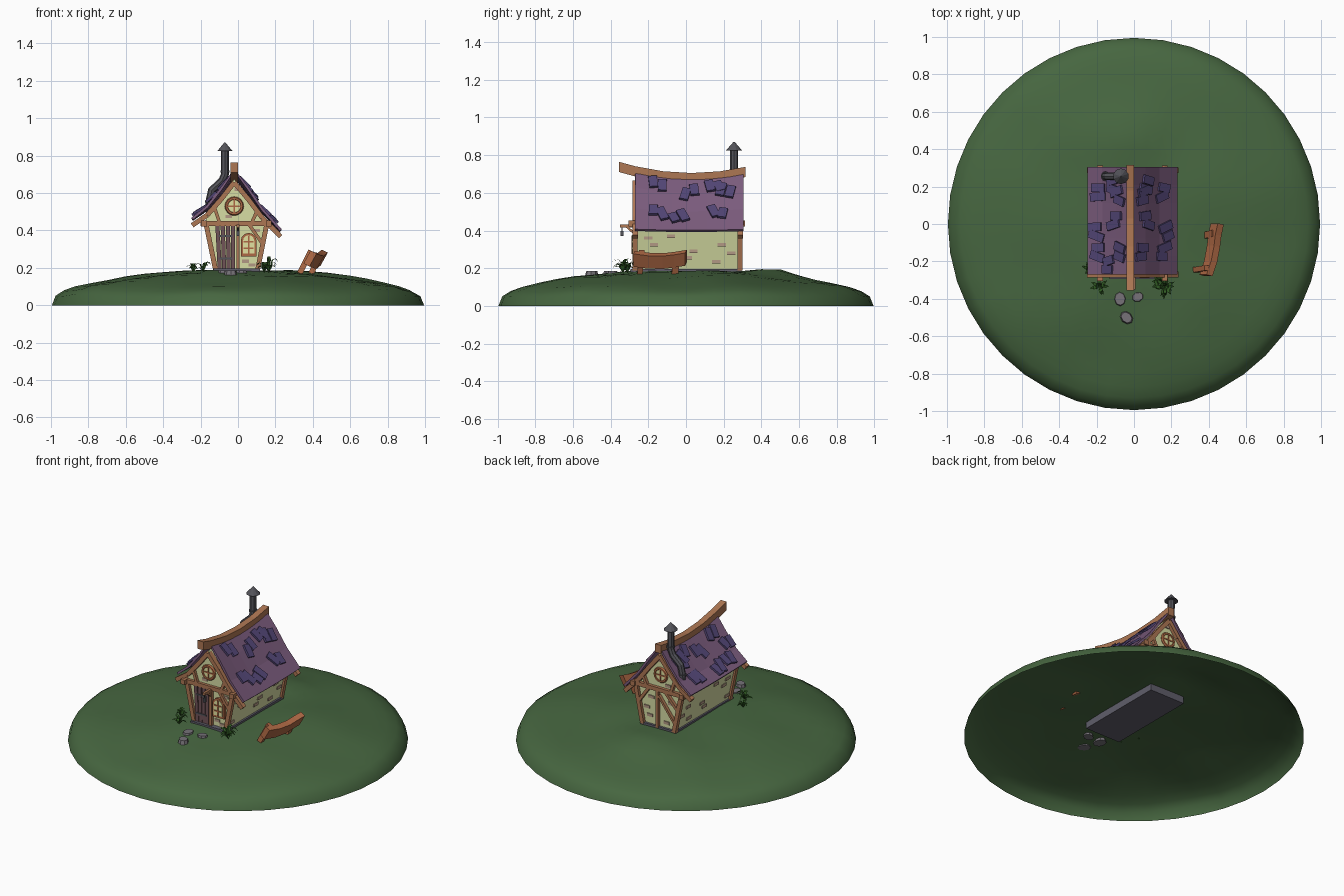
import bpy, bmesh, math, random
from mathutils import Vector as V, Matrix, noise

if "Cube" in bpy.data.objects:
    bpy.data.objects.remove(bpy.data.objects["Cube"])

random.seed(4)


def mat(name, r, g, b):
    m = bpy.data.materials.new(name)
    m.diffuse_color = [(c / 255) ** 2.2 for c in (r, g, b)] + [1]
    m.use_nodes = True
    m.node_tree.nodes["Principled BSDF"].inputs["Base Color"].default_value = m.diffuse_color
    return m


GRASS = mat("grass", 72, 102, 66)
WOOD = mat("wood", 172, 118, 84)
RAIL = mat("rail_wood", 172, 104, 70)
WALL = mat("plaster", 214, 220, 162)
ROOF = mat("roof", 122, 92, 124)
TILE = mat("tile", 84, 72, 118)
DOOR = mat("door", 112, 84, 88)
GLASS = mat("glass", 226, 226, 160)
BRICK = mat("brick", 176, 150, 130)
LEAF = mat("leaf", 52, 92, 40)
STONE = mat("stone", 118, 114, 120)
IRON = mat("iron", 84, 84, 90)
BASE = mat("base", 96, 94, 106)


def finish(name, bm, m, smooth=False):
    bmesh.ops.recalc_face_normals(bm, faces=bm.faces)
    me = bpy.data.meshes.new(name)
    bm.to_mesh(me)
    bm.free()
    me.materials.append(m)
    for p in me.polygons:
        p.use_smooth = smooth
    ob = bpy.data.objects.new(name, me)
    bpy.context.collection.objects.link(ob)
    return ob


def beam(bm, a, b, w, d, f=(0, 1, 0)):
    """Box from a to b; d is its depth along f, w the other width."""
    a, b = V(a), V(b)
    z = (b - a).normalized()
    x = V(f).cross(z).normalized()
    y = z.cross(x)
    M = Matrix((x, y, z)).transposed().to_4x4()
    M.translation = (a + b) / 2
    bmesh.ops.create_cube(bm, size=1, matrix=M @ Matrix.Diagonal((w, d, (b - a).length, 1)))


def sweep(bm, pts, u, v):
    """Rectangular bar along a list of points, half sizes u and v."""
    u, v = V(u), V(v)
    rings = [[bm.verts.new(V(p) + s * u + t * v) for s, t in ((1, 1), (-1, 1), (-1, -1), (1, -1))] for p in pts]
    for r, q in zip(rings, rings[1:]):
        for i in range(4):
            bm.faces.new((r[i], r[i - 1], q[i - 1], q[i]))
    bm.faces.new(rings[0])
    bm.faces.new(rings[-1])


def prism(bm, pts, y0, y1):
    """Extrude an x-z outline along y."""
    f = bm.faces.new([bm.verts.new((x, y0, z)) for x, z in pts])
    g = bmesh.ops.extrude_face_region(bm, geom=[f])["geom"]
    bmesh.ops.translate(bm, vec=(0, y1 - y0, 0), verts=[e for e in g if isinstance(e, bmesh.types.BMVert)])


def lerp(pts, t):
    i = min(int(t * (len(pts) - 1)), len(pts) - 2)
    return V(pts[i]).lerp(V(pts[i + 1]), t * (len(pts) - 1) - i)


# grassy mound: open shell of rings
RINGS = [(.1, .185), (.2, .186), (.3, .184), (.4, .176), (.5, .165), (.6, .152), (.7, .135),
         (.79, .118), (.87, .10), (.93, .078), (.975, .05), (.995, 0)]
bm = bmesh.new()
N = 40
prev, centre = None, bm.verts.new((0, 0, .185))
for r, z in RINGS:
    ring = []
    for i in range(N):
        a = 2 * math.pi * i / N
        x, y = r * math.cos(a), r * math.sin(a)
        h = z
        if z:
            h += .018 * noise.noise((x * 3, y * 3, 2)) * min(1, r * 2)
            h += .022 * math.exp(-((x + .02) ** 2 / .04 + (y - .47) ** 2 / .012))
        ring.append(bm.verts.new((x, y, h)))
    for i in range(N):
        if prev:
            bm.faces.new((prev[i - 1], ring[i - 1], ring[i], prev[i]))
        else:
            bm.faces.new((centre, ring[i - 1], ring[i]))
    prev = ring
finish("ground_mound", bm, GRASS, True)

# foundation and plaster walls
bm = bmesh.new()
beam(bm, (-.007, 0, .14), (-.007, 0, .197), .25, .59)
finish("foundation", bm, BASE)
bm = bmesh.new()
prism(bm, [(-.12, .19), (.105, .19), (.157, .44), (.12, .485), (.05, .58), (-.02, .675), (-.085, .58),
           (-.16, .49), (-.175, .45)], -.265, .28)
finish("walls", bm, WALL)

# timber frames on both gables
LEFT = [(-.02, .675), (-.09, .585), (-.165, .50), (-.245, .445)]
RIGHT = [(-.02, .675), (.055, .585), (.13, .485), (.228, .385)]
bm = bmesh.new()
for y, s in ((-.27, -1), (.287, 1)):
    bars = [(-.12, .19, -.172, .44, .026), (.105, .19, .155, .44, .026), (-.2, .437, .175, .437, .026),
            (0, .19, 0, .43, .018), (.012, .435, .012, .44, .02),
            (.13, .33, .06, .43, .018), (-.1, .445, -.125, .52, .018), (.075, .445, .1, .5, .018)]
    if s > 0:
        bars += [(-.15, .33, -.06, .43, .018), (-.13, .24, -.01, .40, .014)]
    for x0, z0, x1, z1, w in bars:
        beam(bm, (x0, y, z0), (x1, y, z1), w, .026)
    for prof in (LEFT, RIGHT):
        for p, q in zip(prof, prof[1:]):
            beam(bm, (p[0], y, p[1] - .018), (q[0], y, q[1] - .018), .026, .03)
for x in (-.182, .165):
    beam(bm, (x, -.305, .437), (x, .312, .437), .03, .03, (0, 0, 1))
beam(bm, (.0, -.35, .425), (.0, -.27, .425), .016, .016, (0, 0, 1))
beam(bm, (.0, -.32, .425), (.0, -.275, .385), .012, .012, (1, 0, 0))
finish("timber_frame", bm, WOOD)

# hanging lantern
bm = bmesh.new()
beam(bm, (0, -.34, .395), (0, -.34, .42), .004, .004)
beam(bm, (0, -.34, .37), (0, -.34, .397), .016, .016)
finish("lantern", bm, IRON)


# sagging roof
def sag(y):
    return .4 * (y - .03) ** 2


def roof_pt(prof, t, y):
    p = lerp(prof, t)
    return V((p[0], y, p[1] + .012 + sag(y) * (1 - .85 * t)))


bm = bmesh.new()
YS = [-.27 + .575 * i / 6 for i in range(7)]
for prof in (LEFT, RIGHT):
    grid = [[bm.verts.new(roof_pt(prof, t / 3, y)) for t in range(4)] for y in YS]
    for a, b in zip(grid, grid[1:]):
        for i in range(3):
            bm.faces.new((a[i], a[i + 1], b[i + 1], b[i]))
bmesh.ops.remove_doubles(bm, verts=bm.verts, dist=1e-5)
ob = finish("roof", bm, ROOF)
mod = ob.modifiers.new("thickness", "SOLIDIFY")
mod.thickness, mod.offset = .014, 0

# loose tiles in small clusters
bm = bmesh.new()
for prof, sx in ((LEFT, -1), (RIGHT, 1)):
    for y, t in ((-.15, .24), (.02, .33), (.15, .25), (.21, .36), (-.15, .72), (-.04, .78), (.17, .70), (-.22, .5)):
        if (y, t) == (-.22, .5) and sx > 0:
            continue
        for k in (-1, 1):
            yy = y + k * .024
            tt = t + random.uniform(-.05, .05)
            d = (roof_pt(prof, tt + .05, yy) - roof_pt(prof, tt - .05, yy)).normalized()
            n = V((0, 1, 0)).cross(d) * sx
            n = n if n.z > 0 else -n
            d = Matrix.Rotation(random.uniform(-.4, .4), 3, n) @ d
            c = roof_pt(prof, tt, yy) + n * .013
            h = random.uniform(.035, .048)
            beam(bm, c - d * h, c + d * h + n * .008, .046, .013, n)
finish("roof_tiles", bm, TILE)

# ridge beam
bm = bmesh.new()
sweep(bm, [(-.02, y, .678 + sag(y)) for y in (-.355, -.27, -.12, .03, .18, .315)], (.021, 0, 0), (0, 0, .027))
finish("ridge_beam", bm, WOOD)

# plank door with straps
bm = bmesh.new()
for i in range(4):
    x = -.098 + i * .024
    beam(bm, (x, -.27, .197), (x - .006 * (3 - i) / 1.5, -.27, .425), .022, .014)
finish("door_planks", bm, DOOR)
bm = bmesh.new()
for z in (.25, .37):
    beam(bm, (-.105, -.278, z), (-.03, -.278, z), .01, .006)
beam(bm, (-.022, -.27, .197), (-.022, -.27, .425), .012, .012)
finish("door_iron", bm, IRON)


# arched front window
def arch(x, w, z0, z1):
    return [(x - w, z0), (x + w, z0)] + [(x + w * math.cos(a * math.pi / 6), z1 + w * math.sin(a * math.pi / 6)) for a in range(7)]


bm = bmesh.new()
prism(bm, arch(.057, .042, .262, .345), -.283, -.26)
finish("window_frame", bm, RAIL)
bm = bmesh.new()
prism(bm, arch(.057, .03, .276, .345), -.286, -.27)
finish("window_glass", bm, GLASS)

# window bars, front and both round windows
bars = bmesh.new()
beam(bars, (.057, -.287, .275), (.057, -.287, .374), .008, .006)
for z in (.305, .34):
    beam(bars, (.03, -.287, z), (.084, -.287, z), .008, .006)
for label, y in (("front", -.27), ("back", .285)):
    bpy.ops.mesh.primitive_torus_add(location=(-.02, y, .53), rotation=(math.pi / 2, 0, 0), major_radius=.041,
                                     minor_radius=.01, major_segments=16, minor_segments=6)
    o = bpy.context.object
    o.name = label + "_round_frame"
    o.data.materials.append(RAIL)
    bpy.ops.mesh.primitive_cylinder_add(vertices=16, radius=.04, depth=.01, location=(-.02, y, .53), rotation=(math.pi / 2, 0, 0))
    o = bpy.context.object
    o.name = label + "_round_glass"
    o.data.materials.append(GLASS)
    yb = y + (-.006 if y < 0 else .006)
    beam(bars, (-.02, yb, .492), (-.02, yb, .568), .008, .006)
    beam(bars, (-.058, yb, .53), (.018, yb, .53), .008, .006)
finish("window_bars", bars, RAIL)

# exposed bricks
bm = bmesh.new()
for s in (-1, 1):
    for y, z in ((-.2, .36), (-.17, .325), (-.23, .23), (.01, .255), (.16, .235), (.19, .325), (.04, .29), (.24, .28), (-.08, .37)):
        x = (.105 + (z - .19) * .208) if s > 0 else (-.12 - (z - .19) * .212)
        beam(bm, (x, y - .022, z), (x, y + .022, z), .018, .012, (s, 0, .0))
for x, z in ((.04, .235), (.075, .215), (-.05, .475), (.0, .62), (.1, .40)):
    beam(bm, (x - .018, -.266, z), (x + .018, -.266, z), .017, .01)
for x, z in ((.06, .25), (.08, .3), (-.06, .23), (-.09, .36), (.05, .37), (-.07, .47), (-.01, .62)):
    beam(bm, (x - .02, .281, z), (x + .02, .281, z), .018, .01)
finish("bricks", bm, BRICK)

# bent stove pipe with rings and cap
cu = bpy.data.curves.new("stove_pipe", "CURVE")
cu.dimensions = "3D"
cu.bevel_depth, cu.bevel_resolution, cu.use_fill_caps = .021, 2, True
path = [(-.15, .255, .47), (-.152, .255, .56), (-.14, .255, .615), (-.085, .255, .665), (-.07, .255, .70), (-.07, .255, .83)]
sp = cu.splines.new("POLY")
sp.points.add(len(path) - 1)
for p, c in zip(sp.points, path):
    p.co = (*c, 1)
tmp = bpy.data.objects.new("pipe_curve", cu)
bm = bmesh.new()
bm.from_mesh(tmp.to_mesh())
bpy.data.objects.remove(tmp)
for x, z, r0, r1, h in ((-.07, .848, .042, .003, .045), (-.07, .715, .025, .025, .012), (-.152, .555, .026, .026, .012)):
    bmesh.ops.create_cone(bm, cap_ends=True, segments=10, radius1=r0, radius2=r1, depth=h, matrix=Matrix.Translation((x, .255, z)))
finish("stove_pipe", bm, IRON)

# leaning rail on short posts
bm = bmesh.new()
sweep(bm, [(.385, -.275, .25), (.41, -.2, .24), (.425, -.12, .238), (.432, -.06, .245), (.445, .0, .255)],
      (.016, -.004, -.008), (.019, 0, .034))
beam(bm, (.33, -.245, .17), (.39, -.235, .29), .03, .028)
beam(bm, (.39, -.06, .165), (.43, -.05, .26), .03, .035)
finish("leaning_rail", bm, RAIL)

# stepping stones
bm = bmesh.new()
for x, y, r in ((-.075, -.40, .043), (.02, -.39, .036), (-.04, -.5, .04)):
    M = Matrix.Translation((x, y, .172)) @ Matrix.Rotation(x * 20, 4, "Z") @ Matrix.Diagonal((1, .8, 1, 1))
    bmesh.ops.create_cone(bm, cap_ends=True, segments=8, radius1=r, radius2=r * .8, depth=.026, matrix=M)
finish("stepping_stones", bm, STONE)

# leafy tufts beside the front corners
bm = bmesh.new()
for cx, cy, r, n in ((.165, -.335, .065, 16), (.14, -.31, .045, 9), (-.185, -.335, .05, 11), (-.24, -.24, .04, 9)):
    for i in range(n):
        a = 2.4 * i + random.random()
        l = r * random.uniform(.6, 1)
        d, w = V((math.cos(a), math.sin(a), 0)), V((-math.sin(a), math.cos(a), 0)) * .009
        c = V((cx, cy, .175))
        h = random.uniform(.5, 1.2) * r
        m1, m2 = c + d * l * .4 + V((0, 0, h)), c + d * l * .75 + V((0, 0, h * 1.1))
        v = [bm.verts.new(p) for p in (c, m1 - w, m1 + w, m2 - w * .8, m2 + w * .8, c + d * l * 1.1 + V((0, 0, h * .8)))]
        for f in ((0, 1, 2), (1, 3, 4, 2), (3, 5, 4)):
            bm.faces.new([v[k] for k in f])
finish("leaf_tufts", bm, LEAF)
